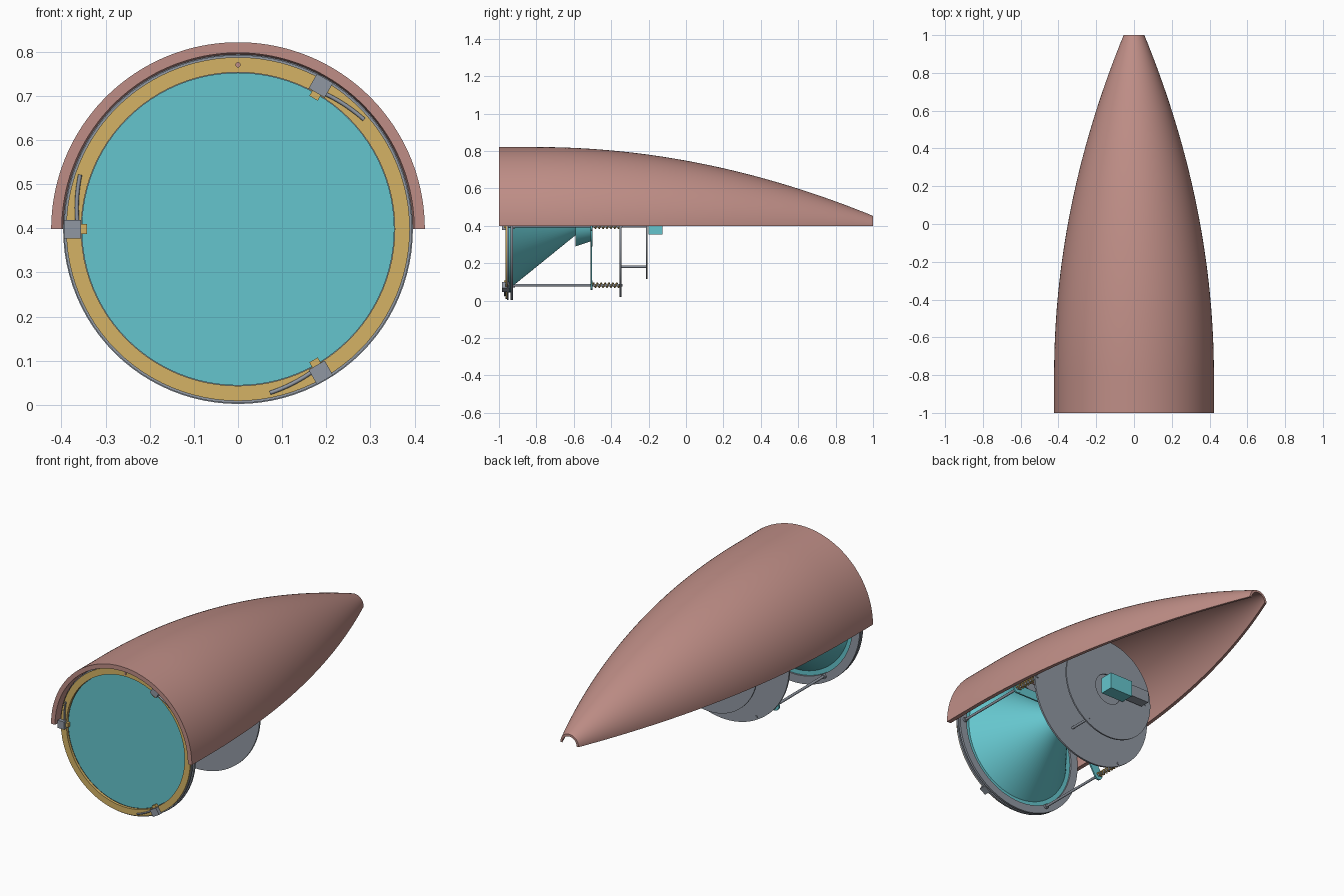
import bpy, bmesh, math
from mathutils import Vector, Matrix

if "Cube" in bpy.data.objects:
    bpy.data.objects.remove(bpy.data.objects["Cube"], do_unlink=True)

AXIS = 0.398  # height of the long axis, which runs along y


def material(name, color):
    m = bpy.data.materials.new(name)
    m.use_nodes = True
    m.diffuse_color = (*color, 1)
    bsdf = next(n for n in m.node_tree.nodes if n.type == "BSDF_PRINCIPLED")
    bsdf.inputs["Base Color"].default_value = (*color, 1)
    return m


PINK = material("dusty pink", (0.52, 0.27, 0.24))
CYAN = material("cyan", (0.13, 0.56, 0.61))
GOLD = material("gold", (0.66, 0.45, 0.13))
GREY = material("cool grey", (0.28, 0.31, 0.36))


def finish(name, bm, mat):
    bmesh.ops.remove_doubles(bm, verts=bm.verts, dist=1e-5)
    bmesh.ops.recalc_face_normals(bm, faces=bm.faces)
    for f in bm.faces:
        f.smooth = True
    for e in bm.edges:
        e.smooth = len(e.link_faces) == 2 and e.calc_face_angle(0) < math.radians(30)
    me = bpy.data.meshes.new(name)
    bm.to_mesh(me)
    bm.free()
    me.materials.append(mat)
    ob = bpy.data.objects.new(name, me)
    bpy.context.collection.objects.link(ob)
    return ob


def polar(r, deg, y):
    a = math.radians(deg)
    return Vector((r * math.cos(a), y, AXIS + r * math.sin(a)))


def lathe(name, profile, mat, sweep=360, steps=96):
    """Turn a closed (radius, y) profile about the long axis."""
    bm = bmesh.new()
    rows = [[bm.verts.new(polar(r, sweep * i / steps, y)) for r, y in profile]
            for i in range(steps + 1)]
    n = len(profile)
    for a, b in zip(rows, rows[1:]):
        for j in range(n):
            k = (j + 1) % n
            if profile[j][0] + profile[k][0] > 0:
                bm.faces.new((a[j], a[k], b[k], b[j]))
    if sweep < 360:
        bm.faces.new(rows[0])
        bm.faces.new(rows[-1])
    else:
        # merge the pole points into single vertices
        bmesh.ops.remove_doubles(bm, verts=bm.verts, dist=1e-5)
        bmesh.ops.dissolve_degenerate(bm, dist=1e-6, edges=bm.edges)
    return finish(name, bm, mat)


def ring(name, inner, outer, y0, y1, mat):
    return lathe(name, [(inner, y0), (outer, y0), (outer, y1), (inner, y1)], mat)


def rod(name, r, deg, y0, y1, radius, mat):
    bm = bmesh.new()
    bmesh.ops.create_cone(bm, cap_ends=True, segments=20, radius1=radius, radius2=radius,
                          depth=y1 - y0, matrix=Matrix.Translation(polar(r, deg, (y0 + y1) / 2))
                          @ Matrix.Rotation(math.pi / 2, 4, "X"))
    return finish(name, bm, mat)


def box(name, r, deg, y0, y1, radial, tangential, mat):
    bm = bmesh.new()
    bmesh.ops.create_cube(bm, size=1, matrix=Matrix.Translation(polar(r, deg, (y0 + y1) / 2))
                          @ Matrix.Rotation(-math.radians(deg), 4, "Y")
                          @ Matrix.Diagonal((radial, y1 - y0, tangential, 1)))
    return finish(name, bm, mat)


def wire(name, points, radius, mat):
    cu = bpy.data.curves.new(name, "CURVE")
    cu.dimensions = "3D"
    cu.bevel_depth = radius
    cu.bevel_resolution = 2
    cu.use_fill_caps = True
    sp = cu.splines.new("POLY")
    sp.points.add(len(points) - 1)
    for p, co in zip(sp.points, points):
        p.co = (*co, 1)
    cu.materials.append(mat)
    ob = bpy.data.objects.new(name, cu)
    bpy.context.collection.objects.link(ob)


# Half shell, tapering to the open tail
def shell_radius(y):
    return 0.423 - 0.1136 * max(0, y + 0.8) ** 2


stations = [-1 + 2 * i / 40 for i in range(41)]
outer = [(shell_radius(y), y) for y in stations]
inner = [(shell_radius(y) - 0.024 + 0.006 * (y + 1), y) for y in reversed(stations)]
lathe("half_shell", outer + inner, PINK, sweep=180)

# Front lens with its retaining rings
ring("gold_retaining_ring", 0.355, 0.389, -0.965, -0.95, GOLD)
ring("front_grey_ring", 0.357, 0.394, -0.958, -0.948, GREY)
ring("rear_grey_ring", 0.352, 0.396, -0.938, -0.926, GREY)
lathe("lens_disc", [(0, -0.95), (0.354, -0.95), (0.354, -0.936), (0, -0.936)], CYAN)
rod("index_pin", 0.372, 90, -0.97, -0.955, 0.006, PINK)

# Horn cone and its flared throat
lathe("horn_cone", [(0, -0.936), (0.328, -0.936), (0.04, -0.58), (0, -0.58)], CYAN)
lathe("throat_collar", [(0, -0.59), (0.108, -0.59), (0.08, -0.505), (0, -0.505)], CYAN)

# Clips with curved levers
for i, deg in enumerate((60, 180, 300)):
    box(f"clip_block_{i}", 0.375, deg, -0.985, -0.945, 0.038, 0.042, GREY)
    box(f"clip_tongue_{i}", 0.35, deg, -0.972, -0.952, 0.016, 0.022, GOLD)
    wire(f"clip_lever_{i}", [polar(0.362 + 0.016 * t / 10, deg - 1.9 * t, -0.968)
                             for t in range(11)], 0.0045, GREY)
    rod(f"spacer_post_{i}", 0.25, deg, -0.35, -0.205, 0.007, GREY)

# Three-armed cyan bracket, with rods and springs
rod("bracket_hub", 0, 0, -0.511, -0.501, 0.11, CYAN)
for i, deg in enumerate((0, 120, 240)):
    box(f"bracket_arm_{i}", 0.21, deg, -0.51, -0.502, 0.31, 0.05, CYAN)
    rod(f"bracket_eye_{i}", 0.364, deg, -0.511, -0.501, 0.025, CYAN)
    rod(f"support_rod_{i}", 0.364, deg, -0.96, -0.34, 0.007, GREY)
    rod(f"rod_nut_{i}", 0.364, deg, -0.926, -0.915, 0.013, GREY)
    centre = polar(0.364, deg, 0)
    coil = []
    for t in range(113):
        a = 2 * math.pi * t / 16
        coil.append(centre + Vector((0.012 * math.cos(a), -0.5 + 0.145 * t / 112,
                                     0.012 * math.sin(a))))
    wire(f"spring_{i}", coil, 0.0035, GOLD)

# Back plates
lathe("large_back_plate", [(0, -0.355), (0.378, -0.355), (0.378, -0.345), (0, -0.345)], GREY)
ring("small_back_plate", 0.085, 0.283, -0.214, -0.206, GREY)

# Receiver on the back
box("receiver_box", -0.02, 0, -0.2, -0.125, 0.14, 0.09, CYAN)
box("receiver_tail", -0.15, 0, -0.19, -0.135, 0.12, 0.065, GREY)
